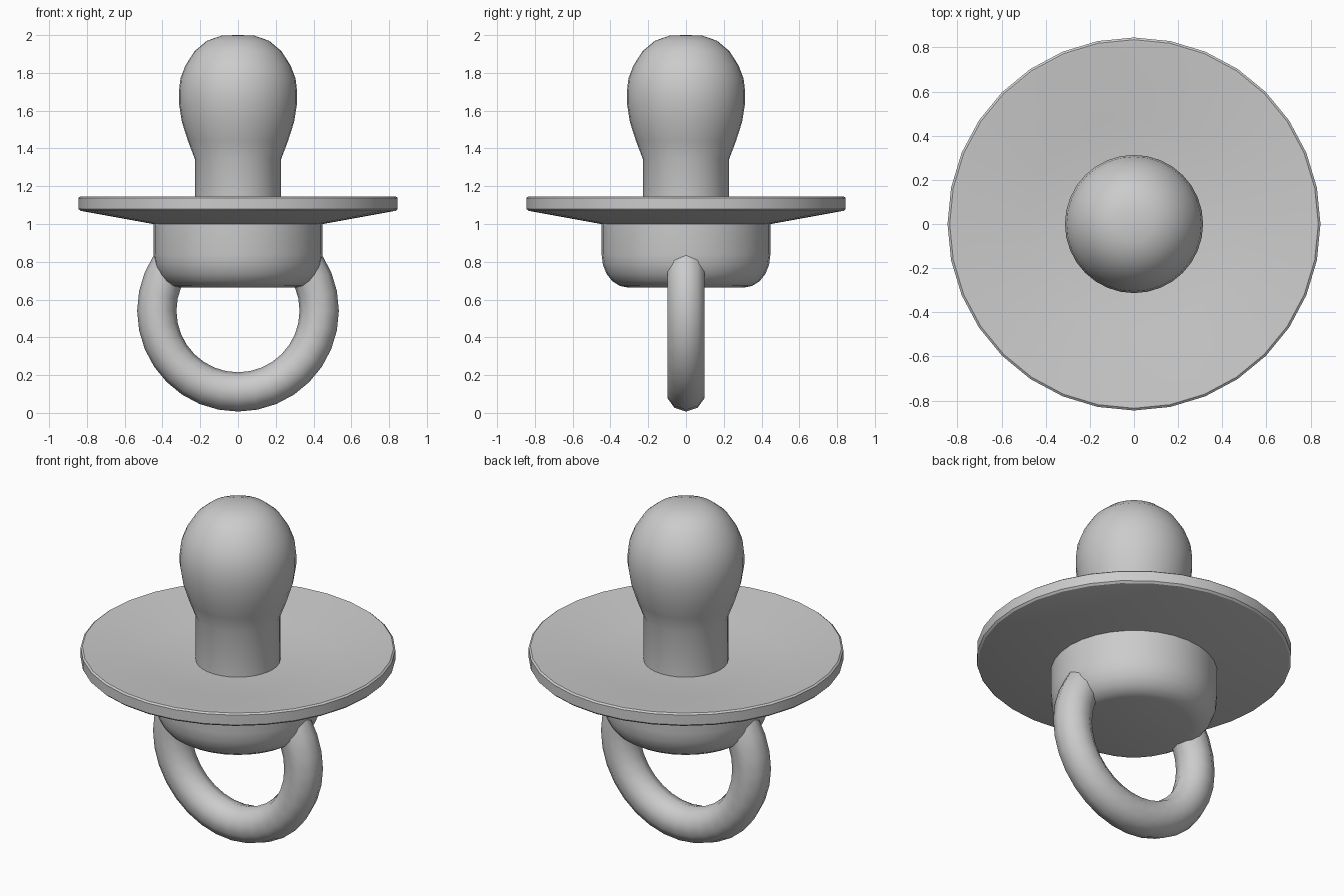
import bpy, math

if "Cube" in bpy.data.objects:
    bpy.data.objects.remove(bpy.data.objects["Cube"])


def smooth(obj, angle):
    bpy.ops.object.select_all(action='DESELECT')
    obj.select_set(True)
    bpy.context.view_layer.objects.active = obj
    bpy.ops.object.shade_smooth_by_angle(angle=math.radians(angle))


def lathe(name, profile, segments=32, angle=30):
    """Spin (radius, z) points, listed bottom to top along the outside, around z."""
    verts, rings = [], []
    for r, z in profile:
        count = 1 if r == 0 else segments
        rings.append([len(verts) + i for i in range(count)])
        for i in range(count):
            a = 2 * math.pi * i / segments
            verts.append((r * math.cos(a), r * math.sin(a), z))
    faces = []
    for low, high in zip(rings, rings[1:]):
        for i in range(segments):
            j = (i + 1) % segments
            if len(low) == 1:
                faces.append((low[0], high[j], high[i]))
            elif len(high) == 1:
                faces.append((low[i], low[j], high[0]))
            else:
                faces.append((low[i], low[j], high[j], high[i]))
    mesh = bpy.data.meshes.new(name)
    mesh.from_pydata(verts, [], faces)
    obj = bpy.data.objects.new(name, mesh)
    bpy.context.collection.objects.link(obj)
    smooth(obj, angle)
    return obj


# Dished shield with a thin bevelled rim
lathe("shield", [(0, 1.0), (0.45, 1.0), (0.835, 1.07), (0.845, 1.08), (0.845, 1.138),
                 (0.835, 1.146), (0.825, 1.146), (0.48, 1.075), (0, 1.075)])

# Bulb-shaped nipple
lathe("nipple", [(0, 1.06), (0.227, 1.06), (0.227, 1.34), (0.265, 1.44), (0.297, 1.54),
                 (0.313, 1.64), (0.313, 1.70), (0.305, 1.77), (0.278, 1.84),
                 (0.23, 1.915), (0.165, 1.97), (0.085, 1.998), (0, 2.0)], angle=40)

# Rounded button under the shield
lathe("button", [(0, 0.664), (0.31, 0.664), (0.35, 0.672), (0.39, 0.697), (0.42, 0.735),
                 (0.44, 0.785), (0.447, 0.84), (0.447, 1.01)], angle=40)

# Pull ring
bpy.ops.mesh.primitive_torus_add(major_radius=0.43, minor_radius=0.104, major_segments=32,
                                 minor_segments=10, location=(0, 0, 0.541),
                                 rotation=(math.pi / 2, 0, 0))
ring = bpy.context.object
ring.name = "pull_ring"
smooth(ring, 60)
